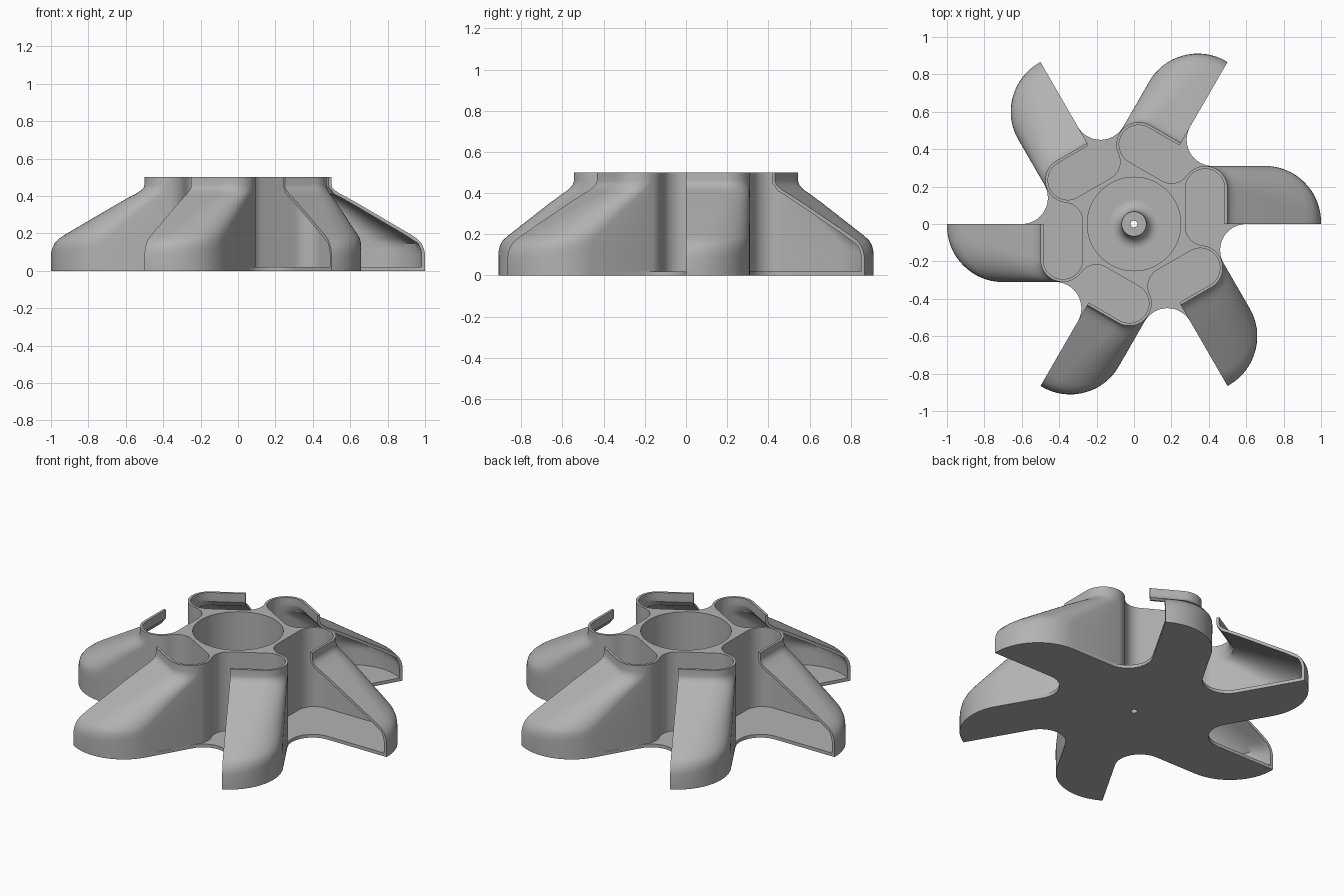
import bpy, bmesh
from math import sin, cos, radians, atan2, sqrt, degrees, pi

if "Cube" in bpy.data.objects:
    bpy.data.objects.remove(bpy.data.objects["Cube"])

grey = bpy.data.materials.new("matte grey")
grey.use_nodes = True
grey.diffuse_color = (0.45, 0.45, 0.45, 1)
grey.node_tree.nodes["Principled BSDF"].inputs["Base Color"].default_value = (0.45, 0.45, 0.45, 1)

ARMS, STEP = 6, 60
BACK = 0.31                 # back wall offset of each arm
CX, CY = 0.38, 0.19         # centre of the rounded chimney end
R_OUT, R_IN = 0.12, 0.105   # chimney radii
THROAT = 0.1                # fillet where a slot meets the next chimney
FLOOR = 0.02


def arc(cx, cy, rx, ry, a0, a1, n):
    angles = [radians(a0 + (a1 - a0) * i / n) for i in range(n + 1)]
    return [(cx + rx * cos(a), cy + ry * sin(a)) for a in angles]


def rotate(points, degs):
    c, s = cos(radians(degs)), sin(radians(degs))
    return [(x * c - y * s, x * s + y * c) for x, y in points]


def six_times(unit):
    return [p for k in range(ARMS) for p in rotate(unit, STEP * k)]


def finish(bm, name):
    bmesh.ops.recalc_face_normals(bm, faces=bm.faces)
    mesh = bpy.data.meshes.new(name)
    bm.to_mesh(mesh)
    bm.free()
    mesh.materials.append(grey)
    obj = bpy.data.objects.new(name, mesh)
    bpy.context.collection.objects.link(obj)
    return obj


def activate(obj):
    bpy.ops.object.select_all(action="DESELECT")
    obj.select_set(True)
    bpy.context.view_layer.objects.active = obj


def smooth(obj):
    activate(obj)
    bpy.ops.object.shade_smooth_by_angle(angle=radians(35))


def loft(name, layers):
    """Stack equal outlines given as (z, points), capped at both ends."""
    bm = bmesh.new()
    rings = [[bm.verts.new((x, y, z)) for x, y in pts] for z, pts in layers]
    for low, high in zip(rings, rings[1:]):
        for i in range(len(low)):
            j = (i + 1) % len(low)
            bm.faces.new((low[i], low[j], high[j], high[i]))
    bm.faces.new(rings[0][::-1])
    bm.faces.new(rings[-1])
    return finish(bm, name)


def drill(obj, radius):
    circle = arc(0, 0, radius, radius, 0, 360, 96)[:-1]
    cutter = loft("bore_cutter", [(-0.2, circle), (0.8, circle)])
    cutter.hide_render = True
    mod = obj.modifiers.new("bore", "BOOLEAN")
    mod.operation, mod.solver, mod.object = "DIFFERENCE", "EXACT", cutter
    activate(obj)
    bpy.ops.object.modifier_apply(modifier=mod.name)
    bpy.data.objects.remove(cutter)


# Throat fillet, worked out in the frame of the next arm
nx, ny = rotate([(CX, CY)], -STEP)[0]
fx = CX - R_IN + THROAT
fy = ny + sqrt((R_OUT + THROAT) ** 2 - (fx - nx) ** 2)
touch = degrees(atan2(fy - ny, fx - nx))


def wall_outline(reach, wall, rx, ry):
    """One arm's outer wall, then the inside of the next arm's slot."""
    unit = [(reach, 0)]
    unit += arc(reach - rx, BACK - ry, rx, ry, 0, 90, 16)
    unit += arc(CX, CY, R_OUT, R_OUT, 98, touch + STEP, 6)
    inner = arc(fx, fy, THROAT, THROAT, touch + 180, 180, 10)[1:]
    inner += arc(CX, CY, R_IN, R_IN, 180, 96, 10)
    irx, iry = rx - 0.015, ry - 0.015
    inner += arc(reach - wall - irx, BACK - 0.015 - iry, irx, iry, 90, 0, 16)
    inner += [(reach - wall, 0)]
    return six_times(unit + rotate(inner, STEP))


# Side profile of the scoops: reach, height
profile = [(1, FLOOR), (1, 0.09), (0.994, 0.118), (0.98, 0.147), (0.957, 0.172),
           (0.92, 0.196), (0.835, 0.246), (0.75, 0.296), (0.665, 0.346),
           (0.58, 0.394), (0.545, 0.412), (0.518, 0.43), (0.504, 0.445),
           (0.5, 0.46), (0.5, 0.5)]
layers = []
for reach, z in profile:
    t = min(max((z - 0.1) / 0.34, 0), 1)
    wall = 0.034 if 0.15 < z < 0.42 else 0.018
    if z >= 0.46:
        wall = 0.015
    layers.append((z, wall_outline(reach, wall, 0.3 - 0.18 * t, 0.3 - 0.18 * t)))
scoops = loft("hub_and_scoops", layers)
drill(scoops, 0.25)
smooth(scoops)

# Base plate with filleted gaps between the arms
gap = 0.14
gap_x = (BACK + 1.5 * gap) / cos(radians(30))
plate = [(1, 0)] + arc(0.7, 0.01, 0.3, 0.3, 0, 90, 16)
plate += rotate(arc(gap_x, -gap, gap, gap, 210, 90, 16), STEP)
outline = six_times(plate)
base = loft("base_plate", [(0, outline), (FLOOR, outline)])
drill(base, 0.018)
smooth(base)

# Flared post in the middle of the bore, with its through hole
top, flare = 0.12, 0.06
section = [(0.018, FLOOR), (0.018, top), (0.066, top)]
section += arc(0.07 + flare, FLOOR + flare, flare, flare, 180, 270, 10)
bm = bmesh.new()
verts = [bm.verts.new((x, 0, z)) for x, z in section]
edges = [bm.edges.new(pair) for pair in zip(verts, verts[1:])]
bmesh.ops.spin(bm, geom=verts + edges, axis=(0, 0, 1), cent=(0, 0, 0),
               angle=2 * pi, steps=48, use_merge=True)
bmesh.ops.remove_doubles(bm, verts=bm.verts, dist=0.0001)
smooth(finish(bm, "centre_post"))
